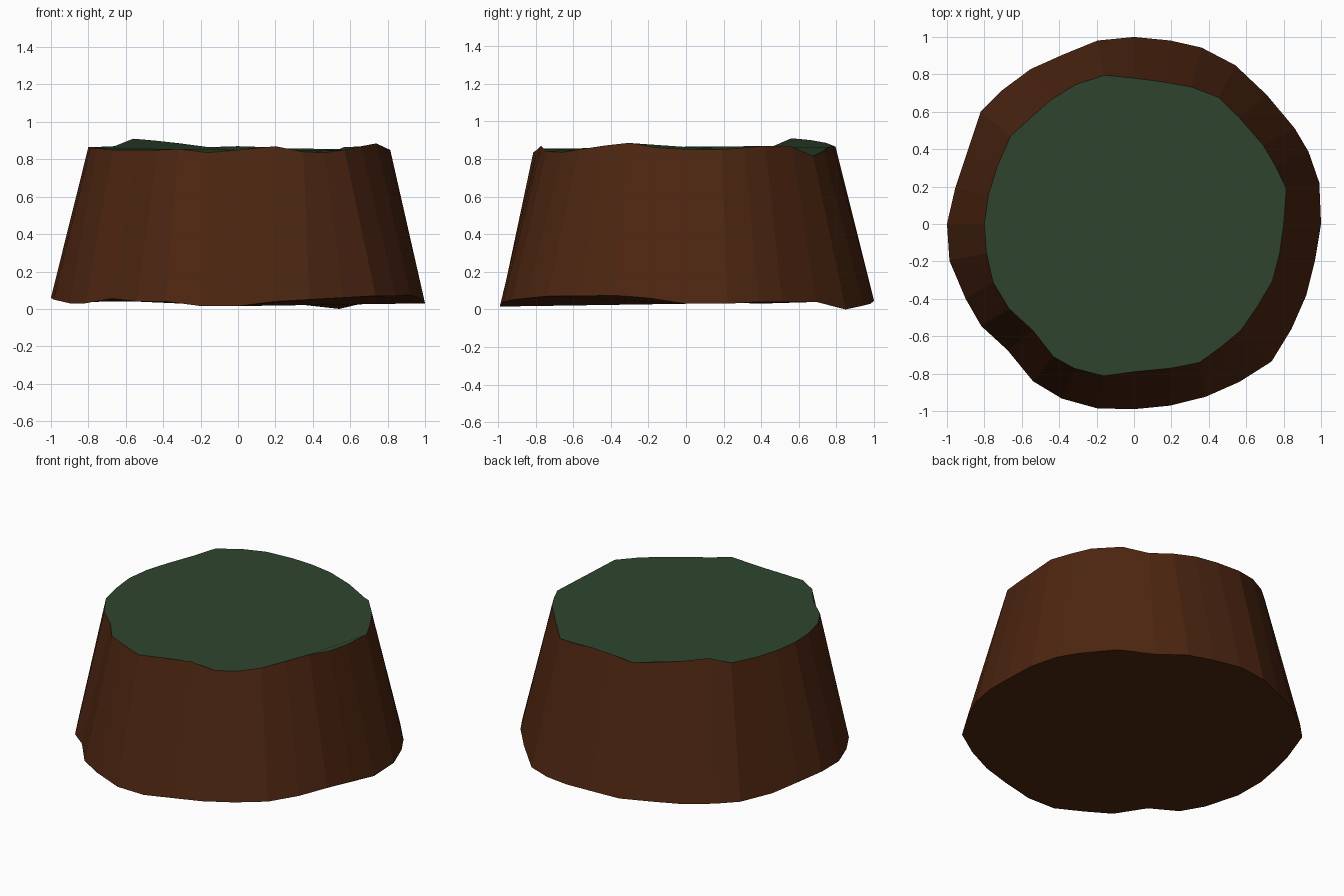
import bpy, bmesh, math

N = 32  # sides, counter-clockwise from +x


def material(name, rgb):
    m = bpy.data.materials.new(name)
    m.diffuse_color = (*rgb, 1.0)
    return m


# Rough rim radii and heights around the mound
base_r = [1.0, 1.015, 1.01, 1.0, 0.99, 1.007, 1.01, 1.0, 1.0, 1.0, 0.982, 0.996,
          1.005, 1.016, 0.97, 0.975, 1.0, 1.006, 0.985, 0.982, 0.955, 0.999,
          1.01, 1.005, 0.99, 0.99, 1.0, 1.015, 1.04, 1.012, 0.997, 0.987]
base_z = [.03, .03, .04, .04, .04, .0, .02, .03, .045, .04, .04, .04, .04, .04,
          .03, .05, .06, .05, .03, .03, .055, .04, .04, .015, .015, .04, .05,
          .06, .07, .07, .075, .06]
top_r = [.80, .836, .817, .809, .80, .814, .794, .775, .78, .811, .808, .799,
         .793, .81, .793, .794, .80, .804, .815, .807, .785, .83, .835, .828,
         .79, .796, .819, .805, .806, .793, .80, .794]
top_z = [.85, .85, .86, .87, .865, .815, .84, .865, .87, .865, .885, .90, .91,
         .87, .865, .865, .865, .86, .86, .85, .85, .85, .855, .835, .85, .87,
         .84, .835, .85, .87, .885, .86]
# Small turns (degrees) where corners leave the even spacing
base_turn = {1: 1.3, 3: -3, 4: -0.8, 5: 1.2, 6: 1.5, 13: -2.4, 18: 1.5, 21: 1}
top_turn = {1: 1.9, 3: -2.4, 13: -1.6, 19: 0.4, 20: 1.6, 21: 2.5, 25: 3.3,
            26: 2.8, 27: 1.2}


def ring(bm, radii, heights, turns):
    out = []
    for i in range(N):
        a = math.radians(i * 360 / N + turns.get(i, 0))
        out.append(bm.verts.new((radii[i] * math.cos(a), radii[i] * math.sin(a),
                                 heights[i])))
    return out


# Earth mound: tapered brown sides and underside, grassy top
bm = bmesh.new()
base = ring(bm, base_r, base_z, base_turn)
top = ring(bm, top_r, top_z, top_turn)
for i in range(N):
    j = (i + 1) % N
    bm.faces.new((base[i], base[j], top[j], top[i]))
bm.faces.new(base[::-1])
bm.faces.new(top).material_index = 1

mesh = bpy.data.meshes.new("earth_mound")
bm.to_mesh(mesh)
bm.free()
mesh.materials.append(material("earth brown", (0.075, 0.019, 0.0055)))
mesh.materials.append(material("grass green", (0.028, 0.06, 0.027)))
mound = bpy.data.objects.new("earth_mound", mesh)
bpy.context.collection.objects.link(mound)
